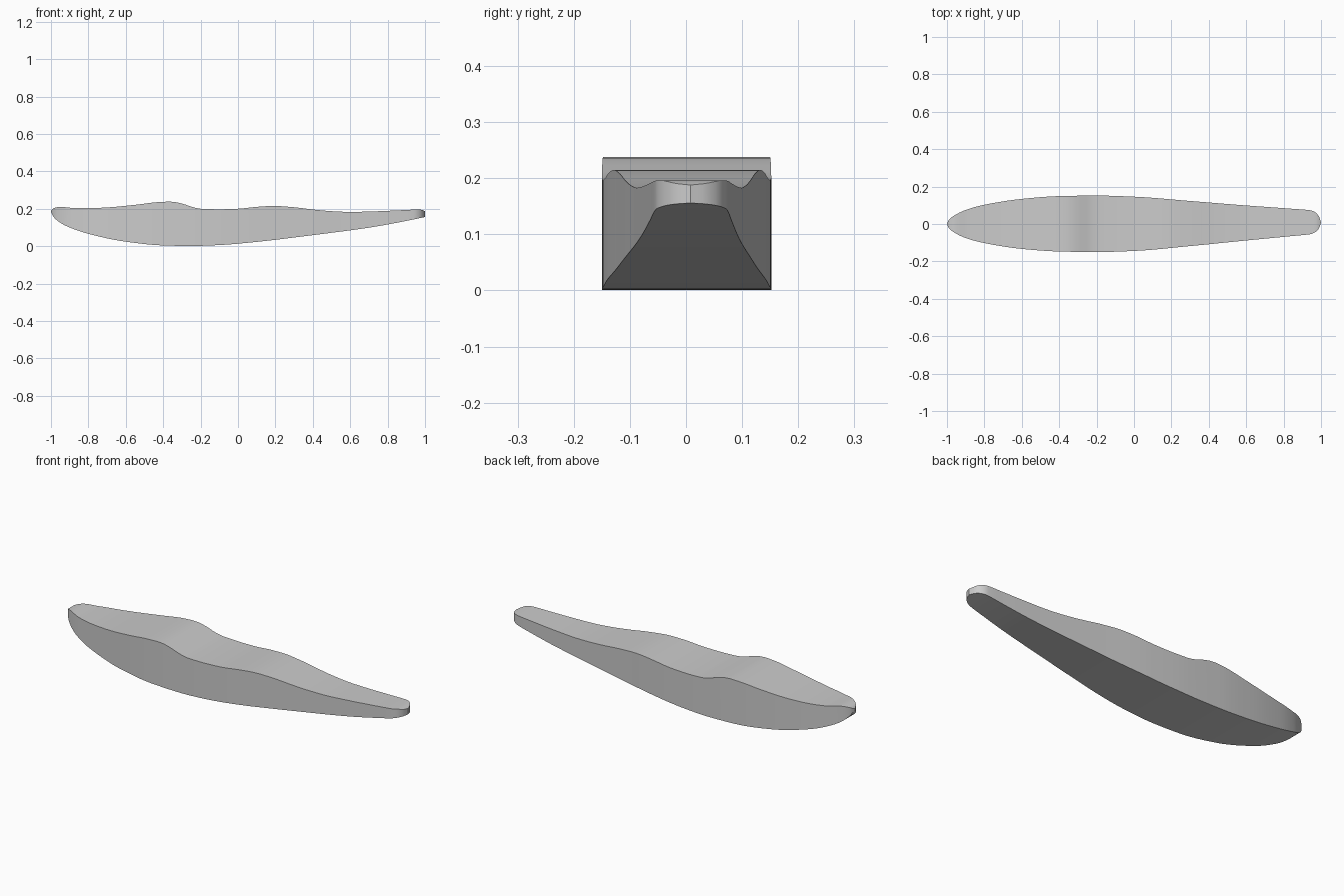
import bpy, bmesh, math

if "Cube" in bpy.data.objects:
    bpy.data.objects.remove(bpy.data.objects["Cube"])

# Side profile (x, z): upper deck line and lower keel line
DECK = [(-1, .19), (-.985, .203), (-.95, .210), (-.88, .204), (-.8, .203), (-.7, .207),
        (-.55, .221), (-.42, .236), (-.36, .238), (-.3, .228), (-.25, .211), (-.2, .200),
        (-.1, .197), (0, .200), (.1, .210), (.19, .215), (.3, .208), (.4, .196),
        (.5, .187), (.6, .183), (.7, .185), (.85, .191), (.97, .196), (1, .188)]
KEEL = [(-1, .182), (-.985, .155), (-.95, .125), (-.9, .100), (-.8, .066), (-.6, .024),
        (-.4, .004), (-.25, .001), (-.1, .006), (.1, .023), (.4, .059), (.7, .099),
        (.9, .135), (1, .156)]
# Plan outline (x, y): left and right sides, tail slightly off centre
BACK = [(-1, 0), (-.99, .022), (-.96, .046), (-.9, .075), (-.8, .103), (-.6, .134),
        (-.4, .149), (-.2, .152), (0, .146), (.3, .123), (.6, .099), (.85, .081),
        (.945, .073), (.97, .062), (.99, .038), (1, .008)]
FRONT = [(-1, 0), (-.99, -.022), (-.96, -.046), (-.9, -.075), (-.8, -.102), (-.6, -.133),
         (-.4, -.147), (-.2, -.150), (0, -.144), (.3, -.118), (.6, -.088), (.85, -.064),
         (.945, -.054), (.97, -.043), (.99, -.021), (1, .008)]


def curve(pts, x):
    """Smooth interpolation with limited slopes, so no overshoot."""
    def sec(i):
        return (pts[i + 1][1] - pts[i][1]) / (pts[i + 1][0] - pts[i][0])

    def slope(i):
        if i == 0:
            return sec(0)
        if i == len(pts) - 1:
            return sec(i - 1)
        a, b = sec(i - 1), sec(i)
        return 2 * a * b / (a + b) if a * b > 0 else 0
    i = 0
    while i < len(pts) - 2 and x > pts[i + 1][0]:
        i += 1
    (x0, y0), (x1, y1) = pts[i], pts[i + 1]
    h = x1 - x0
    t = (x - x0) / h
    return (y0 * (1 + 2 * t) * (1 - t) ** 2 + slope(i) * h * t * (1 - t) ** 2
            + y1 * t * t * (3 - 2 * t) + slope(i + 1) * h * t * t * (t - 1))


# Body: rectangular sections lofted along x, packed closer at both ends
N = 110
bm = bmesh.new()
rings = []
for k in range(N + 1):
    x = -math.cos(math.pi * k / N)
    lo, hi = curve(KEEL, x), curve(DECK, x)
    f, b = curve(FRONT, x), curve(BACK, x)
    rings.append([bm.verts.new(p) for p in ((x, f, lo), (x, b, lo), (x, b, hi), (x, f, hi))])
for r, s in zip(rings, rings[1:]):
    for j in range(4):
        n = (j + 1) % 4
        bm.faces.new((r[j], r[n], s[n], s[j]))
bmesh.ops.remove_doubles(bm, verts=bm.verts, dist=1e-5)
bmesh.ops.recalc_face_normals(bm, faces=bm.faces)

mesh = bpy.data.meshes.new("handle_body")
bm.to_mesh(mesh)
bm.free()
body = bpy.data.objects.new("handle_body", mesh)
bpy.context.collection.objects.link(body)
bpy.context.view_layer.objects.active = body
body.select_set(True)
bpy.ops.object.shade_smooth_by_angle(angle=math.radians(30))
